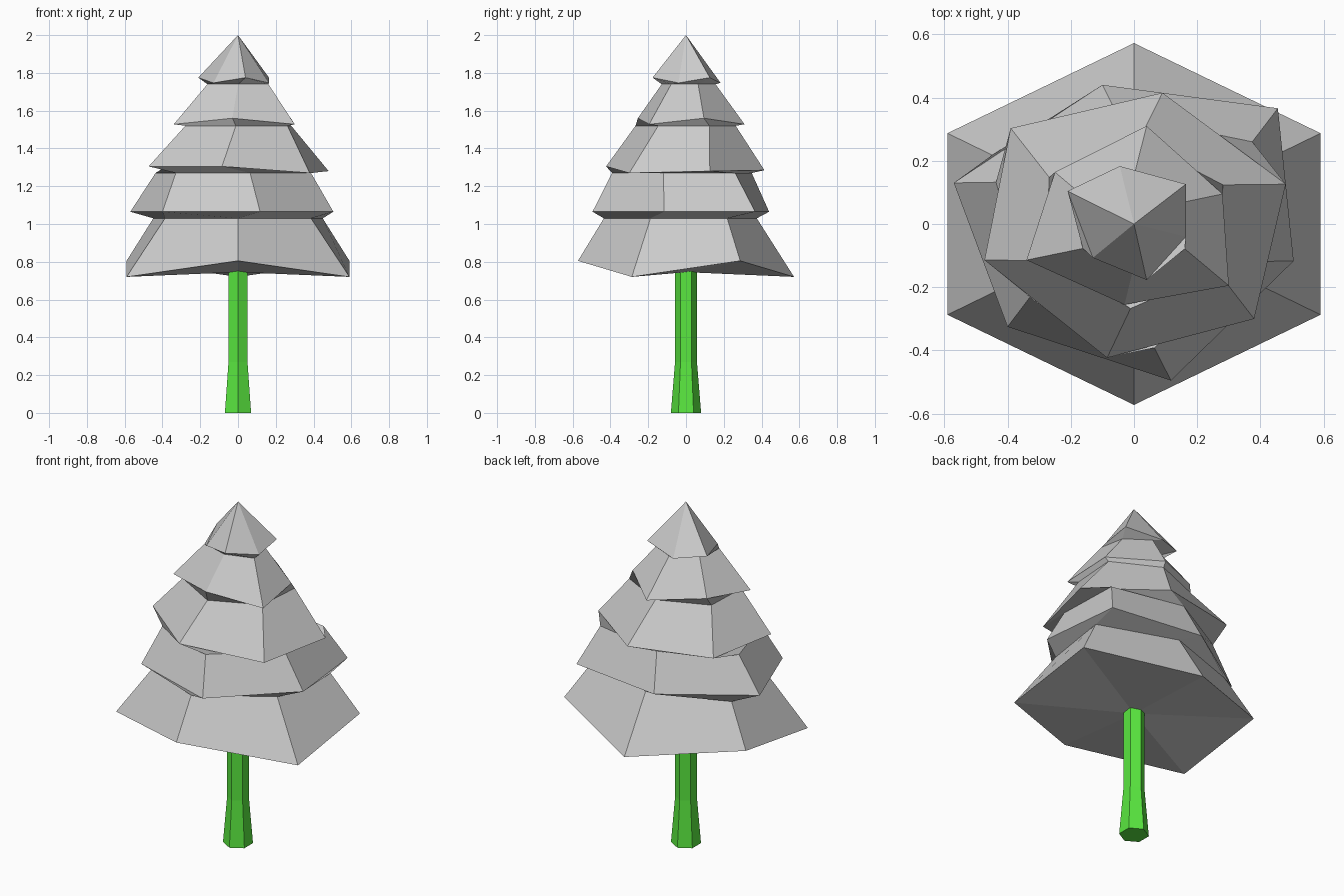
import bpy, bmesh
from math import sin, cos, radians

if "Cube" in bpy.data.objects:
    bpy.data.objects.remove(bpy.data.objects["Cube"])


def finish(bm, name):
    bmesh.ops.recalc_face_normals(bm, faces=bm.faces[:])
    mesh = bpy.data.meshes.new(name)
    bm.to_mesh(mesh)
    bm.free()
    obj = bpy.data.objects.new(name, mesh)
    bpy.context.collection.objects.link(obj)
    return obj


def bridge(bm, a, b):
    for i in range(6):
        j = (i + 1) % 6
        bm.faces.new((a[i], a[j], b[j], b[i]))


def fan(bm, ring, tip):
    t = bm.verts.new(tip)
    for i in range(6):
        bm.faces.new((ring[i], ring[(i + 1) % 6], t))


# Branch tiers: (rim outline, rim heights repeated around, neck height, neck scales, neck twist)
tiers = [
    ([(0, -.572), (.59, -.287), (.59, .287), (0, .572), (-.59, .287), (-.59, -.287)],
     (.805, .72), 1.03, (.76, .655), 0),
    ([(.117, -.495), (.505, -.117), (.455, .366), (-.10, .44), (-.57, .13), (-.40, -.325)],
     (1.065,), 1.27, (.78,), -4),
    ([(-.085, -.423), (.38, -.30), (.48, .126), (.09, .415), (-.39, .303), (-.473, -.114)],
     (1.305, 1.27, 1.28, 1.285, 1.30, 1.305), 1.52, (.62,), 9),
    ([(-.03, -.255), (.30, -.195), (.28, .095), (.04, .31), (-.25, .164), (-.34, -.114)],
     (1.56, 1.528), 1.74, (.5,), 7),
    ([(.04, -.177), (.164, -.04), (.164, .126), (-.045, .183), (-.21, .104), (-.13, -.107)],
     (1.775, 1.747), None, None, 0),
]

# Foliage: one stepped shell, rim to neck to next rim
bm = bmesh.new()
neck = None
for rim_xy, heights, neck_z, scales, twist in tiers:
    rim = [bm.verts.new((x, y, heights[i % len(heights)])) for i, (x, y) in enumerate(rim_xy)]
    if neck:
        bridge(bm, neck, rim)
    else:
        fan(bm, rim, (0, 0, .745))
    if neck_z is None:
        fan(bm, rim, (0, 0, 2))
        break
    c, s = cos(radians(twist)), sin(radians(twist))
    neck = []
    for i, (x, y) in enumerate(rim_xy):
        k = scales[i % len(scales)]
        neck.append(bm.verts.new((k * (x * c - y * s), k * (x * s + y * c), neck_z)))
    bridge(bm, rim, neck)
finish(bm, "foliage")

# Trunk: flared hexagonal post
bm = bmesh.new()
rings = []
for r, z in ((.08, 0), (.058, .27), (.058, .76)):
    rings.append([bm.verts.new((r * cos(radians(30 + 60 * i)), r * sin(radians(30 + 60 * i)), z))
                  for i in range(6)])
for a, b in zip(rings, rings[1:]):
    bridge(bm, a, b)
bm.faces.new(rings[0])
bm.faces.new(rings[-1])
trunk = finish(bm, "trunk")

green = bpy.data.materials.new("green")
green.diffuse_color = (.1, .8, .05, 1)
green.use_nodes = True
green.node_tree.nodes["Principled BSDF"].inputs["Base Color"].default_value = green.diffuse_color
trunk.data.materials.append(green)
